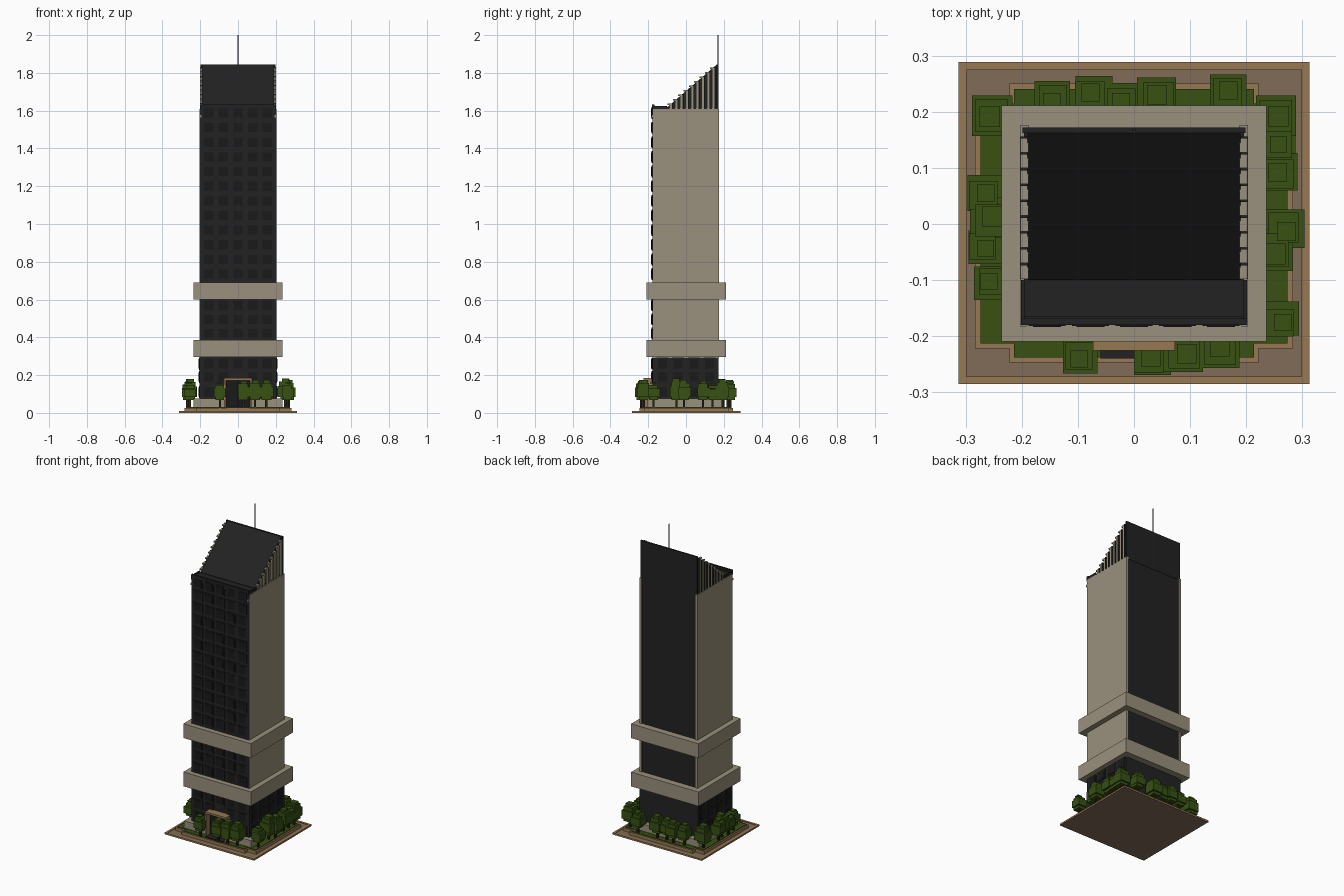
import bpy, bmesh, random
from mathutils import Vector

random.seed(4)
cube = bpy.data.objects.get("Cube")
if cube:
    bpy.data.objects.remove(cube, do_unlink=True)


def material(name, rgb):
    m = bpy.data.materials.new(name)
    m.use_nodes = True
    m.diffuse_color = (*rgb, 1)
    bsdf = next(n for n in m.node_tree.nodes if n.type == 'BSDF_PRINCIPLED')
    bsdf.inputs["Base Color"].default_value = (*rgb, 1)
    return m


BLACK = material("charcoal", (0.016, 0.016, 0.016))
GLASS = material("dark_glass", (0.010, 0.010, 0.011))
STONE = material("warm_stone", (0.32, 0.28, 0.20))
TAN = material("tan_trim", (0.31, 0.19, 0.085))
PAVING = material("brown_paving", (0.22, 0.15, 0.095))
LEAF = material("leaf_green", (0.038, 0.082, 0.006))
TRUNK = material("trunk_brown", (0.022, 0.014, 0.008))


def finish(name, bm, mats):
    me = bpy.data.meshes.new(name)
    bm.normal_update()
    bm.to_mesh(me)
    bm.free()
    for m in mats:
        me.materials.append(m)
    ob = bpy.data.objects.new(name, me)
    bpy.context.scene.collection.objects.link(ob)
    return ob


def add_box(bm, x0, x1, y0, y1, z0, z1, index=0):
    lo, hi = Vector((x0, y0, z0)), Vector((x1, y1, z1))
    verts = bmesh.ops.create_cube(bm, size=1)["verts"]
    for v in verts:
        v.co = (lo + hi) / 2 + v.co * (hi - lo)
    for f in {f for v in verts for f in v.link_faces}:
        f.material_index = index


def boxes(name, mat, *dims):
    bm = bmesh.new()
    for d in dims:
        add_box(bm, *d)
    return finish(name, bm, [mat])


def ring(name, mat, x, y0, y1, w, z0, z1):
    return boxes(name, mat,
                 (-x, x, y0, y0 + w, z0, z1), (-x, x, y1 - w, y1, z0, z1),
                 (-x, -x + w, y0 + w, y1 - w, z0, z1),
                 (x - w, x, y0 + w, y1 - w, z0, z1))


# Ground: paved slab, tan rim, stepped lawn with a curb
boxes("paving_slab", PAVING, (-.312, .312, -.285, .288, 0, .008))
ring("slab_rim", TAN, .3125, -.2855, .2885, .014, .001, .011)
boxes("lawn_curb", TAN, (-.283, .283, -.222, .224, .008, .027),
      (-.222, .222, -.247, .25, .008, .0265))
boxes("lawn", LEAF, (-.274, .274, -.213, .215, .02, .031),
      (-.214, .214, -.238, .241, .02, .0305))

# Low stone planter around the foot, open at the entrance
boxes("planter_wall", STONE,
      (-.235, -.075, -.205, -.16, .03, .075), (.075, .235, -.205, -.16, .03, .075),
      (-.235, -.18, -.16, .205, .03, .075), (.18, .235, -.16, .205, .03, .075),
      (-.18, .18, .16, .205, .03, .075))

# Tower core and stone side walls
boxes("tower_core", BLACK, (-.196, .196, -.17, .17, .02, 1.615))
boxes("front_facade", BLACK, (-.2, .2, -.177, -.165, .02, 1.62))
for side, s in (("left", 1), ("right", -1)):
    a, b = sorted((s * .188, s * .203))
    boxes(side + "_stone_wall", STONE, (a, b, -.175, .176, .29, 1.608))
    boxes(side + "_lower_wall", BLACK, (a, b, -.175, .172, .02, .3))

# Wide stone bands
for name, z in (("lower_band", .295), ("upper_band", .6)):
    boxes(name, STONE, (-.236, .236, -.209, .211, z, z + .09))

# Window modules: raised dark frame with a proud glass pane
PITCH = .0775
bm = bmesh.new()
rows = [.11, .19, .26] + [.42, .495, .57] + [.735 + PITCH * i for i in range(12)]
for z in rows:
    for i in range(-2, 3):
        if i == 0 and z < .2:
            continue
        x, d = i * PITCH, random.choice((0, .002))
        add_box(bm, x - .033, x + .033, -.180 - d, -.17, z - .031, z + .031, 0)
        add_box(bm, x - .025, x + .025, -.182 - d, -.17, z - .024, z + .024, 1)
for s in (1, -1):
    for z in rows[:3]:
        for i in range(-2, 2):
            y = (i + .5) * .083
            for half, out, idx in ((.032, .206, 0), (.024, .208, 1)):
                a, b = sorted((s * .19, s * out))
                add_box(bm, a, b, y - half, y + half, z - half, z + half, idx)
finish("windows", bm, [BLACK, GLASS])

# Entrance portal, doors and doorstep
boxes("entrance_frame", TAN, (-.073, .073, -.225, -.17, .172, .184),
      (-.073, -.063, -.225, -.17, .02, .172), (.063, .073, -.225, -.17, .02, .172))
boxes("entrance_doors", GLASS, (-.062, -.002, -.19, -.17, .03, .172),
      (.002, .062, -.19, -.17, .03, .172))
boxes("doorstep", BLACK, (-.06, .06, -.24, -.19, .02, .036))

# Sloped crown: a side profile extruded across the width
Y0, Y1, Z0, Z1 = -.1, .17, 1.618, 1.845
bm = bmesh.new()
profile = [(Y0, 1.6), (Y1, 1.6), (Y1, Z1), (Y1 - .006, Z1), (Y0, Z0)]
face = bm.faces.new([bm.verts.new((-.19, y, z)) for y, z in profile])
out = bmesh.ops.extrude_face_region(bm, geom=[face])["geom"]
bmesh.ops.translate(bm, vec=(.38, 0, 0),
                    verts=[g for g in out if isinstance(g, bmesh.types.BMVert)])
bmesh.ops.recalc_face_normals(bm, faces=bm.faces)
finish("sloped_crown", bm, [BLACK])
boxes("crown_back_wall", BLACK, (-.199, .199, .162, .172, 1.6, Z1))
boxes("front_parapet", BLACK, (-.201, .201, -.18, -.168, 1.6, 1.632),
      (-.201, -.195, -.168, -.1, 1.6, 1.626), (.195, .201, -.168, -.1, 1.6, 1.626))

# Stepped stone fins along both sides of the crown
STEPS = 9
step = (Y1 - .016 - Y0) / STEPS
bm = bmesh.new()
for s in (1, -1):
    a, b = sorted((s * .188, s * .202))
    for i in range(STEPS):
        y = Y0 + i * step
        top = Z0 + (Z1 - Z0) * (i + .8) / (STEPS + .5)
        add_box(bm, a, b, y + .002, y + step - .002, top - .008, top, 0)
        add_box(bm, a, b, y + step * .45, y + step - .002, 1.6, top - .008, 0)
        add_box(bm, a, b, y + step - .002, y + step + .002, 1.6, top + .004, 1)
finish("crown_fins", bm, [STONE, BLACK])

# Small brackets at the front corners
boxes("corner_brackets", STONE, (-.203, -.192, -.183, -.17, 1.565, 1.578),
      (.192, .203, -.183, -.17, 1.565, 1.578))

# Antenna
bm = bmesh.new()
bmesh.ops.create_cone(bm, cap_ends=True, segments=8, radius1=.0035, radius2=.0035, depth=.4)
bmesh.ops.translate(bm, verts=bm.verts, vec=(0, .169, 1.8))
finish("antenna", bm, [BLACK])

# Blocky trees around the lawn
SPOTS = [(-.145, .22), (-.075, .232), (-.02, .22), (.04, .228), (.17, .235),
         (.255, .195), (.255, .14), (.255, .09), (.268, -.01), (.25, -.05), (.262, -.172),
         (-.255, .19), (-.265, .055), (-.255, .01), (-.268, -.04), (-.255, -.105),
         (-.095, -.238), (.03, -.238), (.09, -.232), (.15, -.222)]
for n, (x, y) in enumerate(SPOTS):
    k = random.uniform(.85, 1.1)
    bm = bmesh.new()
    add_box(bm, x - .006, x + .006, y - .006, y + .006, .02, .09, 1)
    for half, z0, z1 in ((.026, .068, .1), (.034, .085, .135),
                         (.027, .13, .157), (.017, .155, .172)):
        h = half * k
        u, v = x + random.uniform(-.004, .004), y + random.uniform(-.004, .004)
        add_box(bm, u - h, u + h, v - h, v + h, z0, .07 + (z1 - .07) * k, 0)
    finish("tree_%02d" % (n + 1), bm, [LEAF, TRUNK])
